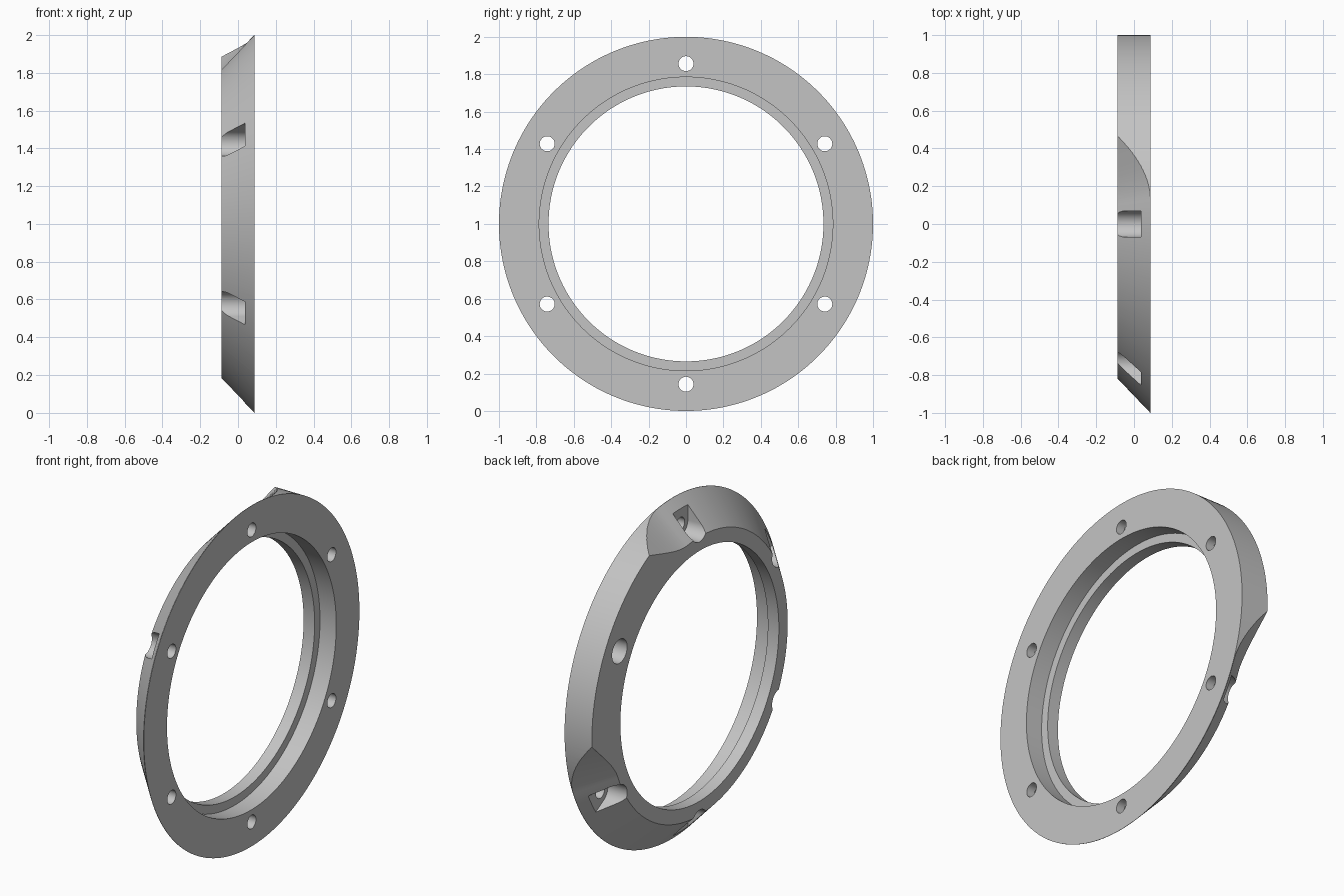
import bpy, bmesh
from math import sin, cos, pi, radians, degrees

HALF = 0.0885      # half thickness along x
SEGMENTS = 192
HOLE_CIRCLE = 0.857

if "Cube" in bpy.data.objects:
    bpy.data.objects.remove(bpy.data.objects["Cube"])

grey = bpy.data.materials.new("light_grey")
grey.use_nodes = True
grey.diffuse_color = (0.55, 0.55, 0.55, 1)
grey.node_tree.nodes["Principled BSDF"].inputs["Base Color"].default_value = grey.diffuse_color


def make_object(name, bm):
    bmesh.ops.recalc_face_normals(bm, faces=bm.faces)
    mesh = bpy.data.meshes.new(name)
    bm.to_mesh(mesh)
    bm.free()
    mesh.materials.append(grey)
    obj = bpy.data.objects.new(name, mesh)
    bpy.context.collection.objects.link(obj)
    return obj


def revolve(name, profile, angles, closed, grow=lambda a: 0):
    """Sweep an (x, radius) outline about the ring axis."""
    bm = bmesh.new()
    loops = [[bm.verts.new((x, (r + grow(a)) * cos(a), 1 + (r + grow(a)) * sin(a)))
              for x, r in profile] for a in angles]
    n = len(profile)
    pairs = list(zip(loops, loops[1:])) + ([(loops[-1], loops[0])] if closed else [])
    for p, q in pairs:
        for i in range(n):
            j = (i + 1) % n
            bm.faces.new((p[i], p[j], q[j], q[i]))
    if not closed:
        bm.faces.new(loops[0])
        bm.faces.new(loops[-1])
    return make_object(name, bm)


def prism(name, outline, angle, x0, x1):
    """Extrude a (radial, sideways) outline along x at one bolt position."""
    bm = bmesh.new()
    c, s = cos(angle), sin(angle)
    verts = [bm.verts.new((x0, u * c - v * s, 1 + u * s + v * c)) for u, v in outline]
    face = bm.faces.new(verts)
    made = bmesh.ops.extrude_face_region(bm, geom=[face])["geom"]
    bmesh.ops.translate(bm, vec=(x1 - x0, 0, 0),
                        verts=[g for g in made if isinstance(g, bmesh.types.BMVert)])
    return make_object(name, bm)


def arc(radius, start, end, steps):
    return [(HOLE_CIRCLE + radius * cos(start + (end - start) * i / steps),
             radius * sin(start + (end - start) * i / steps)) for i in range(steps + 1)]


def cut(target, cutter):
    cutter.hide_render = True
    mod = target.modifiers.new("cut", 'BOOLEAN')
    mod.operation = 'DIFFERENCE'
    mod.solver = 'EXACT'
    mod.object = cutter
    bpy.context.view_layer.objects.active = target
    bpy.ops.object.modifier_apply(modifier=mod.name)
    bpy.data.objects.remove(cutter)


# Ring with a stepped bore
ring = revolve("flange_ring",
               [(-HALF, 0.735), (-HALF, 1), (HALF, 1), (HALF, 0.785),
                (-0.017, 0.785), (-0.017, 0.735)],
               [2 * pi * i / SEGMENTS for i in range(SEGMENTS)], True)

# Conical chamfer, running out on both sides of the full-height sector
MIDDLE = radians(210)


def run_out(a):
    past = max(0, abs(degrees(a - MIDDLE)) - 128)
    return 0.185 * (past / 20) ** 1.8


def cone(x):
    return 0.817 + (x + HALF) * 0.185 / (2 * HALF)


chamfer = revolve("chamfer_cutter",
                  [(-0.15, cone(-0.15)), (0.15, cone(0.15)), (0.15, 1.4), (-0.15, 1.4)],
                  [MIDDLE + radians(i * 1.5) for i in range(-102, 103)], False, run_out)
cut(ring, chamfer)

# Bolt holes: round counterbore in the full sector, open slots elsewhere
for k in range(6):
    angle = radians(30 + 60 * k)
    if k == 0:
        pocket = arc(0.07, 0, 2 * pi, 40)[:-1]
    else:
        pocket = arc(0.07, pi / 2, 3 * pi / 2, 20) + [(1.2, -0.07), (1.2, 0.07)]
    cut(ring, prism("pocket_cutter", pocket, angle, -0.2, 0.037))
    cut(ring, prism("hole_cutter", arc(0.04, 0, 2 * pi, 32)[:-1], angle, -0.01, 0.2))

# Smooth curved walls, keep edges sharp
bpy.ops.object.select_all(action='DESELECT')
ring.select_set(True)
bpy.context.view_layer.objects.active = ring
bpy.ops.object.shade_smooth_by_angle(angle=radians(25))
